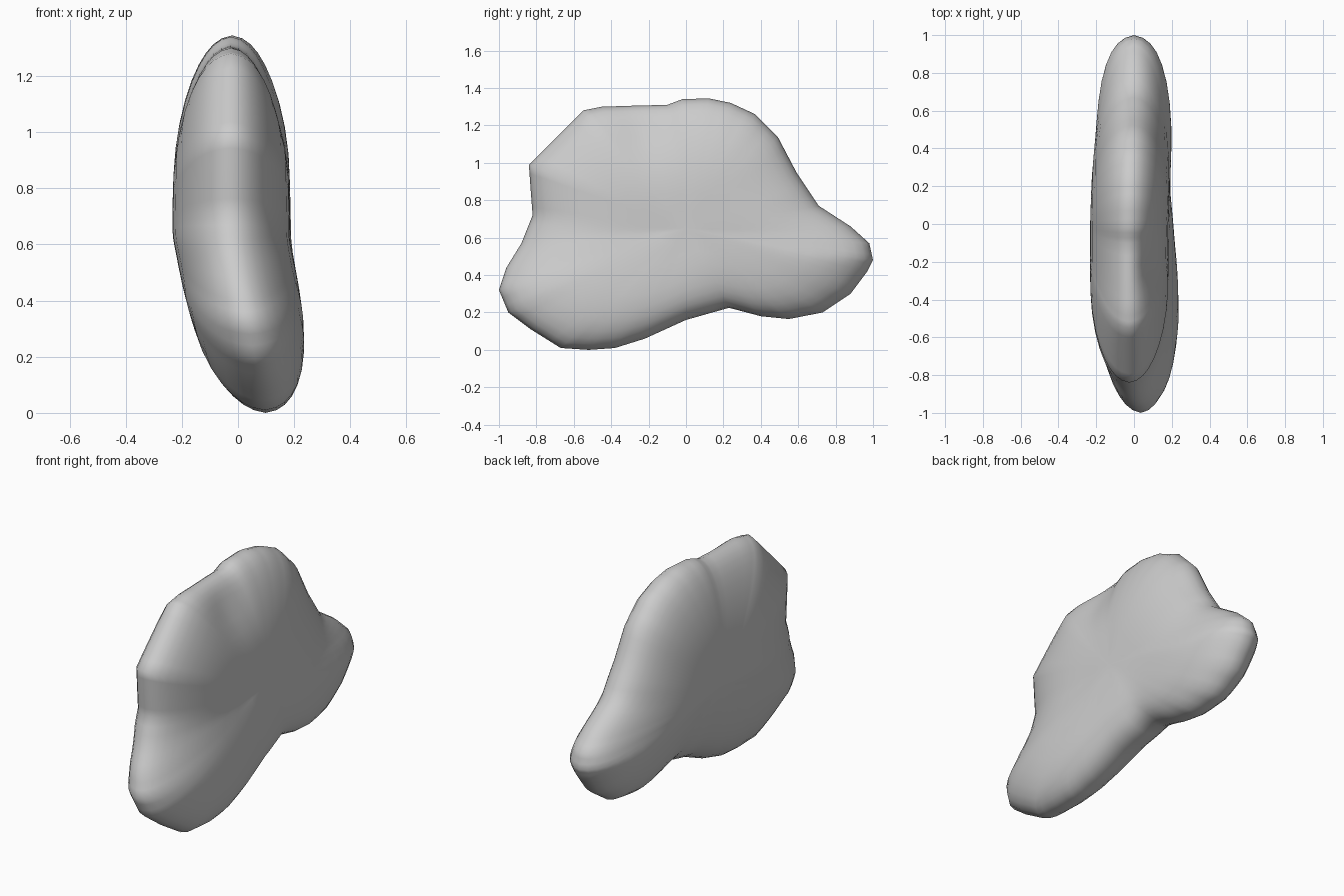
import bpy, bmesh, math
from mathutils import Vector

if "Cube" in bpy.data.objects:
    bpy.data.objects.remove(bpy.data.objects["Cube"])

# side outline of the stone (y, z)
OUTLINE = [(-1, .32), (-.95, .2), (-.83, .11), (-.67, .01), (-.52, .0), (-.38, .01), (-.22, .06),
           (0, .16), (.23, .225), (.4, .18), (.55, .165), (.73, .2), (.88, .3), (.97, .42),
           (1, .48), (.98, .57), (.88, .66), (.71, .77), (.59, .95), (.49, 1.14), (.37, 1.26),
           (.24, 1.32), (.12, 1.345), (-.02, 1.34), (-.1, 1.31), (-.3, 1.305), (-.45, 1.3),
           (-.55, 1.28), (-.7, 1.13), (-.84, .99), (-.83, .85), (-.82, .72), (-.88, .57), (-.96, .44)]
P = [Vector(p) for p in OUTLINE]
SUB = 3
CENTRE = Vector((0, .65))


def refine(pts):
    # rim points evenly spread along each outline segment
    out = []
    for i, a in enumerate(pts):
        b = pts[(i + 1) % len(pts)]
        out += [a.lerp(b, k / SUB) for k in range(SUB)]
    return out


def edge_distance(p):
    best = 9
    for i, a in enumerate(P):
        ab = P[(i + 1) % len(P)] - a
        t = max(0, min(1, (p - a).dot(ab) / ab.length_squared))
        best = min(best, (p - a - ab * t).length)
    return best


def bump(p, y, z, ry, rz):
    return math.exp(-((p.x - y) / ry) ** 2 - ((p.y - z) / rz) ** 2)


def shift(p):
    # the foot leans to +x, the crest slightly to -x
    low = max(-.025, .1 - .2 * p.y)
    back = max(0, min(1, (.8 - p.x) / .8))
    return low * back


def half_thickness(p):
    r = .45 + .2 * bump(p, -.3, 1.35, .7, .5) + .1 * bump(p, -1, .5, .35, .6)
    r -= .17 * bump(p, .1, .15, .5, .25)
    d = min(1, edge_distance(p) / r)
    return .208 * math.sqrt(1 - (1 - d) ** 2)


# stone body: concentric rings on both sides of the rim
rim = refine(P)
n = len(rim)
scales = [.985, .955, .91, .85, .77, .67, .55, .42, .28, .14]
bm = bmesh.new()
rim_verts = [bm.verts.new((shift(p), p.x, p.y)) for p in rim]
for side in (1, -1):
    prev = rim_verts
    for s in scales:
        ring = []
        for p in rim:
            q = CENTRE + (p - CENTRE) * s
            h = half_thickness(q)
            x = shift(q) + side * h
            if side == 1:
                x -= .035 * bump(q, -.22, 1.16, .13, .13)
            ring.append(bm.verts.new((x, q.x, q.y)))
        for i in range(n):
            j = (i + 1) % n
            bm.faces.new((prev[i], prev[j], ring[j], ring[i]))
        prev = ring
    tip = bm.verts.new((side * .208 + shift(CENTRE), CENTRE.x, CENTRE.y))
    for i in range(n):
        bm.faces.new((prev[i], prev[(i + 1) % n], tip))
bmesh.ops.recalc_face_normals(bm, faces=bm.faces)
mesh = bpy.data.meshes.new("stone_body")
bm.to_mesh(mesh)
bm.free()
stone = bpy.data.objects.new("stone_body", mesh)
bpy.context.collection.objects.link(stone)
for f in mesh.polygons:
    f.use_smooth = True

# soften the faces across the thickness only
smooth = stone.modifiers.new("soften", 'SMOOTH')
smooth.use_y = smooth.use_z = False
smooth.factor = .5
smooth.iterations = 5
